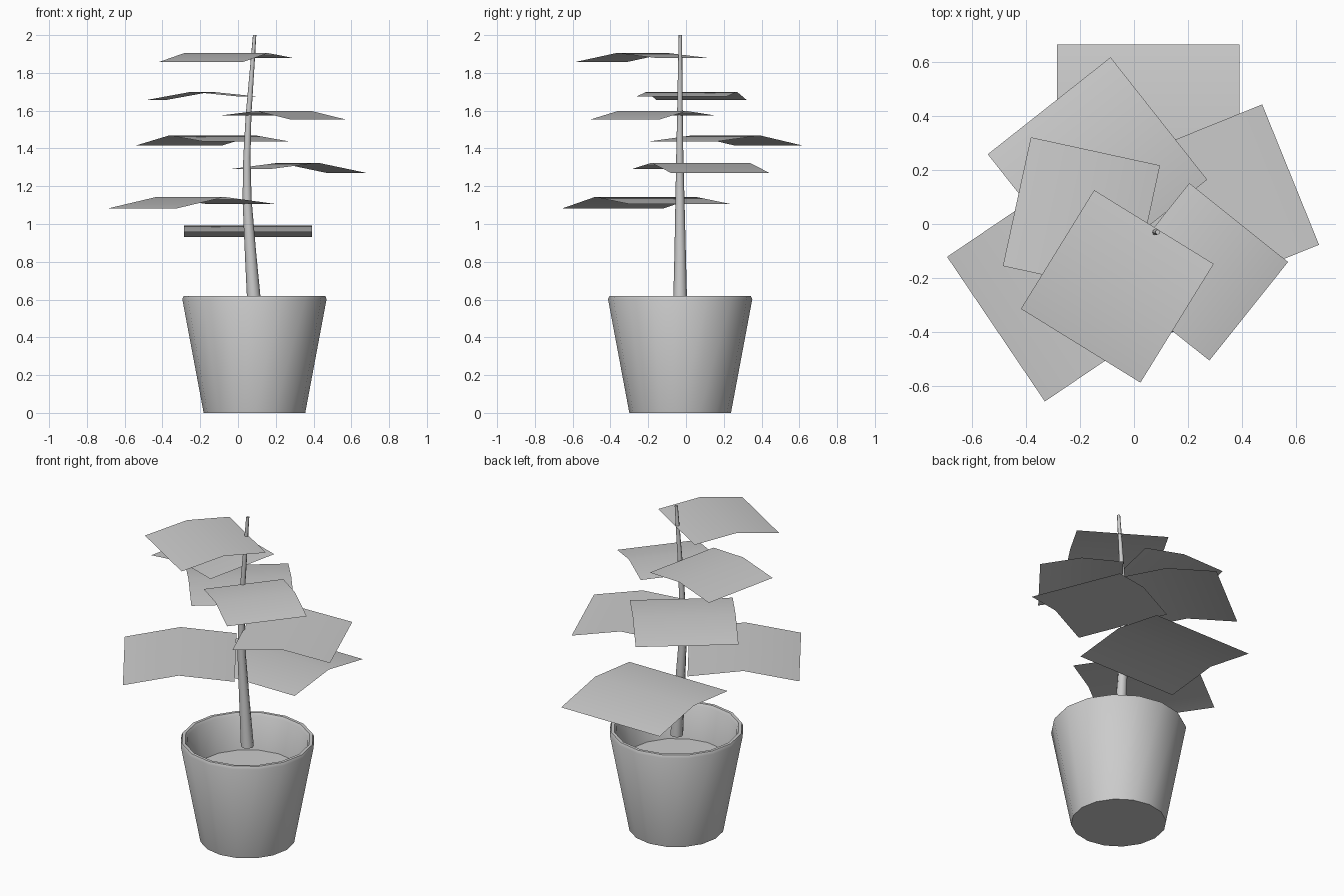
import bpy, bmesh
from math import cos, sin, pi
from mathutils import Vector

if "Cube" in bpy.data.objects:
    bpy.data.objects.remove(bpy.data.objects["Cube"])


def finish(name, bm, angle=0.6, closed=True):
    if closed:
        bmesh.ops.recalc_face_normals(bm, faces=bm.faces[:])
    mesh = bpy.data.meshes.new(name)
    bm.to_mesh(mesh)
    bm.free()
    ob = bpy.data.objects.new(name, mesh)
    bpy.context.collection.objects.link(ob)
    bpy.ops.object.select_all(action='DESELECT')
    ob.select_set(True)
    bpy.context.view_layer.objects.active = ob
    bpy.ops.object.shade_smooth_by_angle(angle=angle)
    return ob


def rings(name, sections, sides, angle=0.6):
    """Capped tube through horizontal rings given as (x, y, z, radius)."""
    bm = bmesh.new()
    loops = [[bm.verts.new((x + r * cos(2 * pi * i / sides),
                            y + r * sin(2 * pi * i / sides), z))
              for i in range(sides)] for x, y, z, r in sections]
    for a, b in zip(loops, loops[1:]):
        for i in range(sides):
            j = (i + 1) % sides
            bm.faces.new((a[i], a[j], b[j], b[i]))
    bm.faces.new(loops[0][::-1])
    bm.faces.new(loops[-1])
    return finish(name, bm, angle)


def leaf(name, p, q, length, z_tip, z_fold, z_base):
    """Folded square leaf: outer edge p-q, running in towards the stem."""
    p, q = Vector(p), Vector(q)
    side = (q - p).normalized()
    inward = Vector((-side.y, side.x))
    if inward.dot(Vector((0.06, -0.03)) - (p + q) / 2) < 0:
        inward = -inward
    bm = bmesh.new()
    rows = [[bm.verts.new((*(c + inward * length * t), z)) for c in (p, q)]
            for t, z in ((0, z_tip), (0.5, z_fold), (1, z_base))]
    for a, b in zip(rows, rows[1:]):
        f = bm.faces.new((a[0], a[1], b[1], b[0]))
        f.normal_update()
        if f.normal.z < 0:
            f.normal_flip()
    return finish(name, bm, closed=False)


# Pot: outer wall, rounded rim, inner wall and soil level
PX, PY = 0.087, -0.031
pot_profile = [(0.269, 0), (0.382, 0.603), (0.374, 0.62), (0.356, 0.62),
               (0.346, 0.605), (0.305, 0.41)]
rings("pot", [(PX, PY, z, r) for r, z in pot_profile], 16, 0.9)

# Stem: gently bowed and tapering
rings("stem", [(0.086, -0.031, 0.575, 0.037), (0.066, -0.031, 0.85, 0.030),
               (0.048, -0.032, 1.13, 0.024), (0.047, -0.033, 1.35, 0.019),
               (0.056, -0.032, 1.58, 0.015), (0.073, -0.031, 1.80, 0.012),
               (0.088, -0.030, 2.00, 0.009)], 8, 0.9)

# Leaves, from the lowest to the highest
leaves = [
    ((-0.285, 0.667), (0.392, 0.667), 0.67, 0.930, 0.993, 0.957),
    ((-0.694, -0.122), (-0.331, -0.659), 0.63, 1.081, 1.143, 1.107),
    ((0.476, 0.444), (0.687, -0.077), 0.565, 1.269, 1.324, 1.290),
    ((-0.543, 0.259), (-0.087, 0.619), 0.579, 1.415, 1.469, 1.437),
    ((0.572, -0.141), (0.280, -0.507), 0.469, 1.553, 1.598, 1.575),
    ((-0.383, 0.322), (-0.487, -0.156), 0.491, 1.656, 1.700, 1.676),
    ((0.024, -0.589), (-0.420, -0.315), 0.518, 1.857, 1.905, 1.878),
]
for n, args in enumerate(leaves, 1):
    leaf(f"leaf_{n}", *args)
